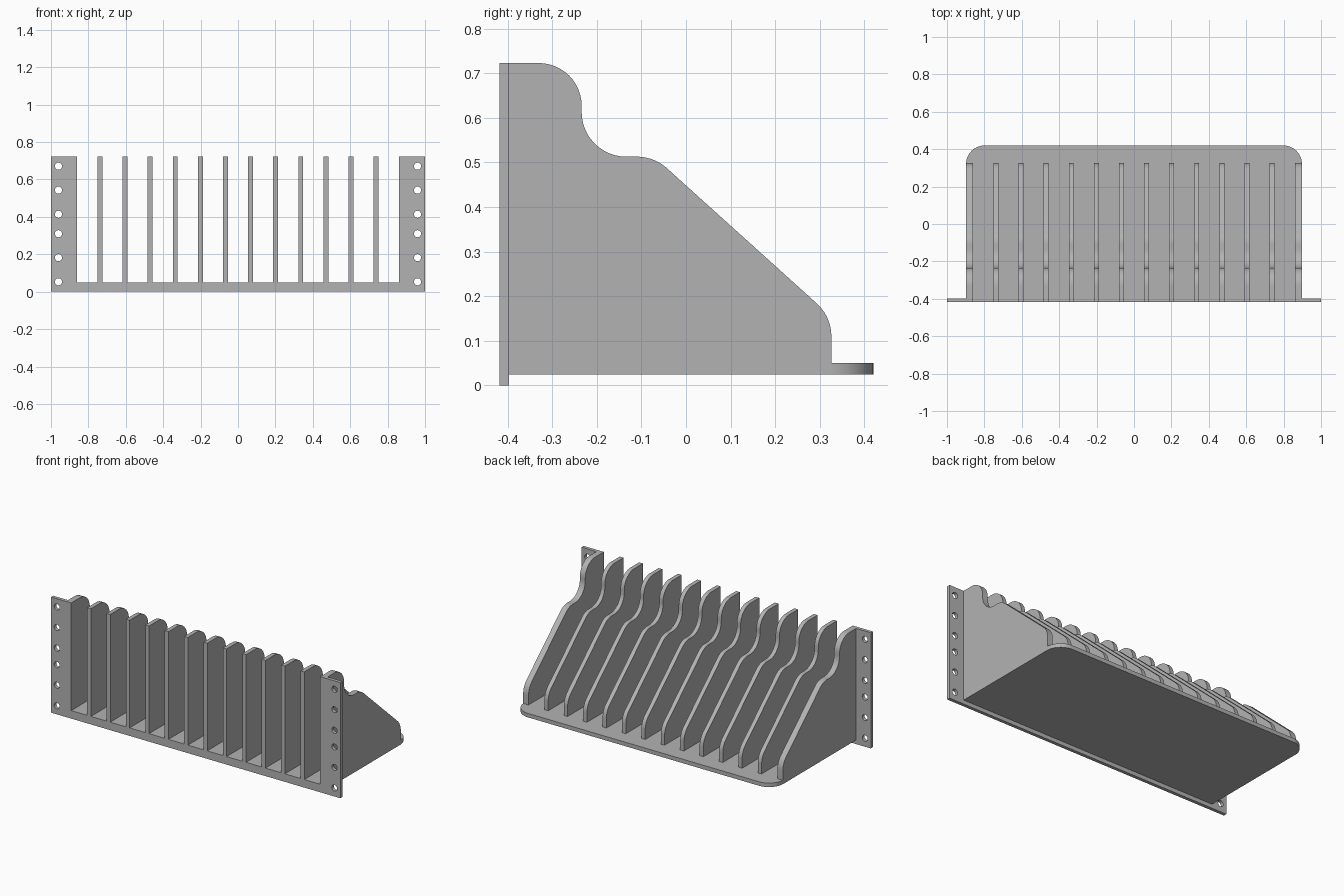
import bpy
import bmesh
from math import sin, cos, radians
from mathutils import Matrix

cube = bpy.data.objects.get("Cube")
if cube:
    bpy.data.objects.remove(cube, do_unlink=True)

grey = bpy.data.materials.new("plain grey")
grey.use_nodes = True
GREY = (0.45, 0.45, 0.45, 1)
grey.diffuse_color = GREY
grey.node_tree.nodes["Principled BSDF"].inputs["Base Color"].default_value = GREY

FRONT, BACK = -0.418, 0.42
HEIGHT = 0.723
SHELF_BOTTOM, SHELF_TOP = 0.025, 0.05
WALL_X = 0.898
PLATE = 0.021


def arc(cx, cy, r, start, end, steps=12):
    angles = [radians(start + (end - start) * i / steps) for i in range(steps + 1)]
    return [(cx + r * cos(a), cy + r * sin(a)) for a in angles]


def finish(name, mesh):
    mesh.materials.clear()
    mesh.materials.append(grey)
    obj = bpy.data.objects.new(name, mesh)
    bpy.context.collection.objects.link(obj)
    bpy.ops.object.select_all(action='DESELECT')
    obj.select_set(True)
    bpy.context.view_layer.objects.active = obj
    bpy.ops.object.shade_smooth_by_angle(angle=radians(30))
    return obj


def slab(name, outlines, depth, matrix):
    """Fill closed outlines (the later ones are holes), thicken and place."""
    curve = bpy.data.curves.new(name, 'CURVE')
    curve.dimensions = '2D'
    curve.fill_mode = 'BOTH'
    curve.extrude = depth / 2
    for points in outlines:
        spline = curve.splines.new('POLY')
        spline.points.add(len(points) - 1)
        for p, (x, y) in zip(spline.points, points):
            p.co = (x, y, 0, 1)
        spline.use_cyclic_u = True
    helper = bpy.data.objects.new(name + " outline", curve)
    bpy.context.collection.objects.link(helper)
    graph = bpy.context.evaluated_depsgraph_get()
    mesh = bpy.data.meshes.new_from_object(helper.evaluated_get(graph))
    bpy.data.objects.remove(helper, do_unlink=True)
    bm = bmesh.new()
    bm.from_mesh(mesh)
    bmesh.ops.remove_doubles(bm, verts=bm.verts, dist=0.0001)
    bmesh.ops.transform(bm, matrix=matrix, verts=bm.verts)
    bmesh.ops.recalc_face_normals(bm, faces=bm.faces)
    bm.to_mesh(mesh)
    bm.free()
    mesh.name = name
    return finish(name, mesh)


# Shelf with rounded rear corners
corner = arc(WALL_X - 0.1, BACK - 0.1, 0.1, 0, 90)
shelf = [(WALL_X, FRONT)] + corner + [(-x, y) for x, y in reversed(corner)] + [(-WALL_X, FRONT)]
slab("shelf", [shelf], SHELF_TOP - SHELF_BOTTOM,
     Matrix.Translation((0, 0, (SHELF_TOP + SHELF_BOTTOM) / 2)))


# Stepped side profile shared by the end walls and dividers
def profile(bottom):
    return ([(FRONT, bottom), (FRONT, HEIGHT)]
            + arc(-0.33, HEIGHT - 0.096, 0.096, 90, 0)
            + arc(-0.134, 0.613, 0.1, 180, 270)
            + arc(-0.11, 0.413, 0.1, 90, 48)
            + arc(0.226, 0.11, 0.1, 48, 0)
            + [(0.326, bottom)])


# Maps the profile's (x, y, depth) to (y, z, x)
UPRIGHT = Matrix(((0, 0, 1, 0), (1, 0, 0, 0), (0, 1, 0, 0), (0, 0, 0, 1)))
WALL = 0.037
for side, sign in (("left", 1), ("right", -1)):
    slab(side + "_end_wall", [profile(SHELF_BOTTOM)], WALL,
         Matrix.Translation((sign * (WALL_X - WALL / 2), 0, 0)) @ UPRIGHT)

COUNT, SPAN = 12, 1.476
for i in range(COUNT):
    x = SPAN * (i / (COUNT - 1) - 0.5)
    slab(f"divider_{i + 1}", [profile(SHELF_TOP - 0.005)], 0.026,
         Matrix.Translation((x, 0, 0)) @ UPRIGHT)

# U-shaped front frame with drilled mounting flanges
inner = WALL_X - WALL
frame = [(-1, 0), (1, 0), (1, HEIGHT), (inner, HEIGHT), (inner, SHELF_TOP),
         (-inner, SHELF_TOP), (-inner, HEIGHT), (-1, HEIGHT)]
holes = [arc(sign * 0.96, z, 0.019, 0, 345, 23)
         for sign in (-1, 1)
         for z in (0.053, 0.182, 0.31, 0.414, 0.543, 0.671)]
slab("front_frame", [frame] + holes, PLATE,
     Matrix.Translation((0, FRONT + PLATE / 2, 0)) @ Matrix.Rotation(radians(90), 4, 'X'))
